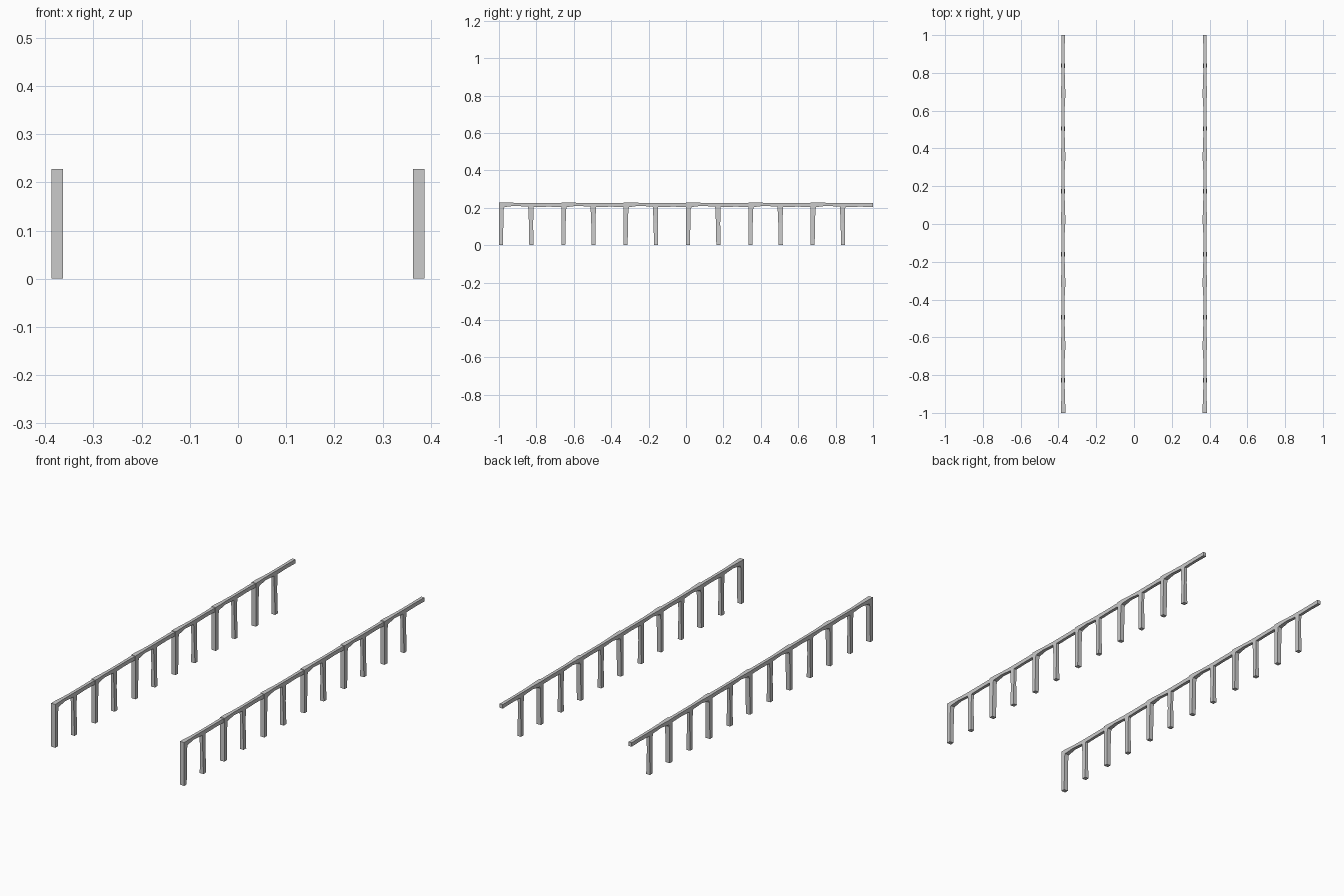
import bpy
import bmesh

if "Cube" in bpy.data.objects:
    bpy.data.objects.remove(bpy.data.objects["Cube"])

X = 0.375          # rail centre line
STEP = 1 / 3       # length of one fence module


def loft(name, rings):
    """Skin a closed solid through matching four-point rings."""
    bm = bmesh.new()
    loops = [[bm.verts.new(p) for p in ring] for ring in rings]
    for a, b in zip(loops, loops[1:]):
        for i in range(4):
            j = (i + 1) % 4
            bm.faces.new((a[i], a[j], b[j], b[i]))
    bm.faces.new(loops[0])
    bm.faces.new(loops[-1])
    bmesh.ops.recalc_face_normals(bm, faces=bm.faces)
    mesh = bpy.data.meshes.new(name)
    bm.to_mesh(mesh)
    bm.free()
    ob = bpy.data.objects.new(name, mesh)
    bpy.context.collection.objects.link(ob)
    # repeat along the length, then mirror to the other side
    arr = ob.modifiers.new("repeat", 'ARRAY')
    arr.count = 6
    arr.use_relative_offset = False
    arr.use_constant_offset = True
    arr.constant_offset_displace = (0, STEP, 0)
    ob.modifiers.new("other_side", 'MIRROR')
    return ob


def flat_ring(y0, y1, half, z):
    return [(X - half, y0, z), (X + half, y0, z), (X + half, y1, z), (X - half, y1, z)]


def rail_ring(s, half, z0, z1):
    y = -1 + s
    return [(X - half, y, z0), (X + half, y, z0), (X + half, y, z1), (X - half, y, z1)]


# handrail module: wide block over the main post, narrowing, slightly arched below
loft("handrail", [rail_ring(*r) for r in (
    (0.0, 0.012, 0.204, 0.228),
    (0.030, 0.012, 0.204, 0.228),
    (0.085, 0.009, 0.211, 0.227),
    (0.150, 0.008, 0.206, 0.226),
    (0.190, 0.008, 0.204, 0.226),
    (0.260, 0.008, 0.206, 0.226),
    (STEP, 0.009, 0.205, 0.226))])

# wide main post at the start of each module
loft("main_post", [flat_ring(-1, -0.979, 0.012, 0),
                   flat_ring(-1, -0.975, 0.012, 0.19),
                   flat_ring(-1, -0.970, 0.012, 0.206)])

# slimmer middle post, flared sideways at the foot
loft("middle_post", [flat_ring(-0.838, -0.816, 0.011, 0),
                     flat_ring(-0.840, -0.817, 0.008, 0.12),
                     flat_ring(-0.844, -0.815, 0.008, 0.208)])
